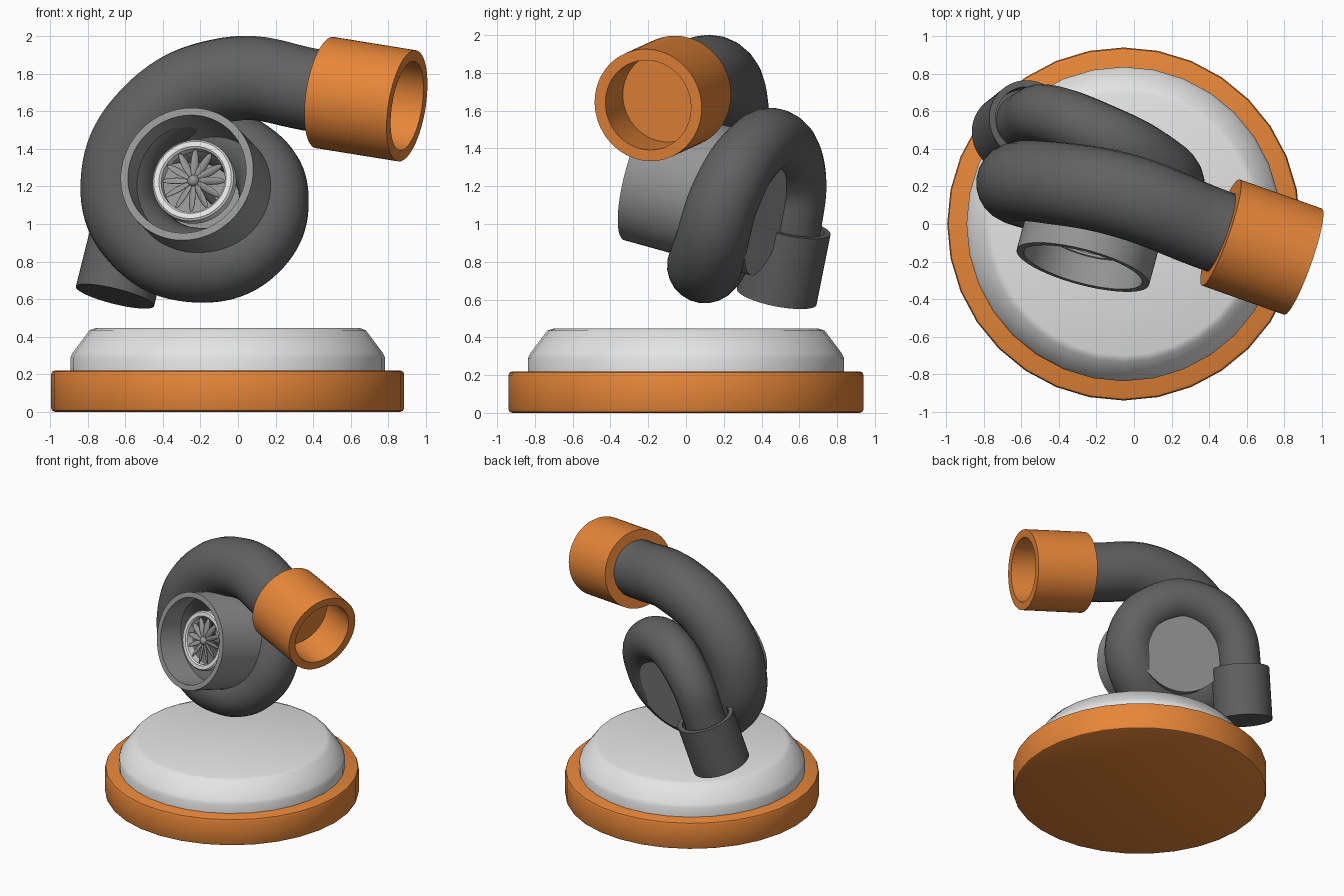
import bpy
import bmesh
from math import pi, radians
from mathutils import Matrix, Vector

if "Cube" in bpy.data.objects:
    bpy.data.objects.remove(bpy.data.objects["Cube"])


def material(name, colour):
    mat = bpy.data.materials.new(name)
    mat.use_nodes = True
    rgba = (*colour, 1)
    mat.diffuse_color = rgba
    mat.node_tree.nodes["Principled BSDF"].inputs["Base Color"].default_value = rgba
    return mat


orange = material("orange", (0.8, 0.24, 0.04))
white = material("off white", (0.78, 0.78, 0.78))
dark = material("dark grey", (0.12, 0.12, 0.12))
grey = material("mid grey", (0.3, 0.3, 0.3))


def smooth(obj, angle=35):
    bpy.ops.object.select_all(action="DESELECT")
    obj.select_set(True)
    bpy.context.view_layer.objects.active = obj
    bpy.ops.object.shade_smooth_by_angle(angle=radians(angle))


def add_mesh(name, bm, mat, matrix):
    mesh = bpy.data.meshes.new(name)
    bm.to_mesh(mesh)
    bm.free()
    mesh.materials.append(mat)
    obj = bpy.data.objects.new(name, mesh)
    obj.matrix_world = matrix
    bpy.context.collection.objects.link(obj)
    smooth(obj)
    return obj


def placed(origin, axis):
    """Matrix that puts local z along an axis from an origin."""
    return Matrix.Translation(origin) @ Vector(axis).to_track_quat("Z", "Y").to_matrix().to_4x4()


def lathe(name, profile, mat, origin, axis=(0, 0, 1), segments=64, closed=False):
    """Turn a (radius, height) profile about an axis."""
    bm = bmesh.new()
    verts = [bm.verts.new((r, 0, z)) for r, z in profile]
    pairs = list(zip(verts, verts[1:]))
    if closed:
        pairs.append((verts[-1], verts[0]))
    edges = [bm.edges.new(p) for p in pairs]
    bmesh.ops.spin(bm, geom=verts + edges, cent=(0, 0, 0), axis=(0, 0, 1),
                   angle=2 * pi, steps=segments)
    bmesh.ops.remove_doubles(bm, verts=bm.verts, dist=0.0005)
    bmesh.ops.recalc_face_normals(bm, faces=bm.faces)
    return add_mesh(name, bm, mat, placed(origin, axis))


# Round two-step stand
stand = Vector((-0.055, 0, 0))
lathe("stand_base", [(0, 0), (0.92, 0), (0.934, 0.006), (0.94, 0.02), (0.94, 0.2),
                     (0.934, 0.214), (0.92, 0.22), (0, 0.22)],
      orange, stand, segments=32)
lathe("stand_top", [(0, 0.2), (0.837, 0.2), (0.837, 0.29), (0.825, 0.315), (0.735, 0.435),
                    (0.7, 0.447), (0, 0.447)],
      white, stand, segments=32)

# Coiled tube: position and radius from the outlet to the rear pipe
coil = [
    (0.62, -0.1, 1.68, 0.22), (0.42, -0.03, 1.71, 0.22),
    (-0.05, 0.15, 1.77, 0.225), (-0.44, 0.22, 1.59, 0.22),
    (-0.63, 0.22, 1.22, 0.21), (-0.52, 0.17, 0.92, 0.205),
    (-0.2, 0.1, 0.78, 0.2), (0.08, 0.13, 0.88, 0.195),
    (0.19, 0.21, 1.15, 0.187), (0.07, 0.34, 1.37, 0.175),
    (-0.19, 0.48, 1.44, 0.168), (-0.45, 0.58, 1.27, 0.16),
    (-0.56, 0.56, 0.98, 0.155), (-0.61, 0.52, 0.78, 0.155),
]
curve = bpy.data.curves.new("coiled_tube", "CURVE")
curve.dimensions = "3D"
curve.bevel_depth = 1
curve.bevel_resolution = 10
curve.resolution_u = 12
curve.use_fill_caps = True
spline = curve.splines.new("BEZIER")
spline.bezier_points.add(len(coil) - 1)
for point, (x, y, z, r) in zip(spline.bezier_points, coil):
    point.co = (x, y, z)
    point.radius = r
    point.handle_left_type = point.handle_right_type = "AUTO"
curve.materials.append(dark)
tube = bpy.data.objects.new("coiled_tube", curve)
bpy.context.collection.objects.link(tube)
bpy.ops.object.select_all(action="DESELECT")
tube.select_set(True)
bpy.context.view_layer.objects.active = tube
bpy.ops.object.convert(target="MESH")
smooth(bpy.context.view_layer.objects.active)

# Outlet collar, hollow at the open end
lathe("outlet_collar", [(0, 0), (0.3, 0), (0.3, 0.47), (0.24, 0.47), (0.24, 0.19), (0, 0.19)],
      orange, (0.462, -0.045, 1.7), (0.93, -0.33, -0.15))

# Rear pipe collar with a raised lip around the tube
lathe("rear_collar", [(0, 0), (0.215, 0), (0.215, 0.39), (0.18, 0.39), (0.18, 0.3), (0, 0.3)],
      dark, (-0.655, 0.48, 0.615), (0.25, 0.2, 1))

# Intake housing: open in front, flat disc behind
intake = Vector((-0.272, -0.23, 1.266))
inward = Vector((0.25, 0.933, -0.259)).normalized()
lathe("intake_housing", [(0, 0.55), (0.325, 0.55), (0.325, 0), (0.365, 0), (0.365, 0.72), (0, 0.72)],
      grey, intake, inward)

# Pale ring around the fan
lathe("fan_ring", [(0.175, 0.13), (0.185, 0.12), (0.213, 0.12), (0.223, 0.13),
                   (0.223, 0.19), (0.175, 0.19)],
      white, intake, inward, closed=True)

# Fan: leaf-shaped pitched blades around a round hub
bm = bmesh.new()
blades = 12
for i in range(blades):
    leaf = (Matrix.Rotation(2 * pi * i / blades, 4, "Z") @ Matrix.Translation((0.095, 0, 0))
            @ Matrix.Rotation(radians(30), 4, "X") @ Matrix.Diagonal((0.08, 0.022, 0.01, 1)))
    bmesh.ops.create_uvsphere(bm, u_segments=12, v_segments=8, radius=1, matrix=leaf)
bmesh.ops.create_uvsphere(bm, u_segments=20, v_segments=12, radius=0.032)
add_mesh("fan", bm, grey, placed(intake + inward * 0.14, inward))

# Shaft carrying the fan
lathe("fan_shaft", [(0, 0.15), (0.02, 0.15), (0.02, 0.56), (0, 0.56)],
      grey, intake, inward, segments=20)
